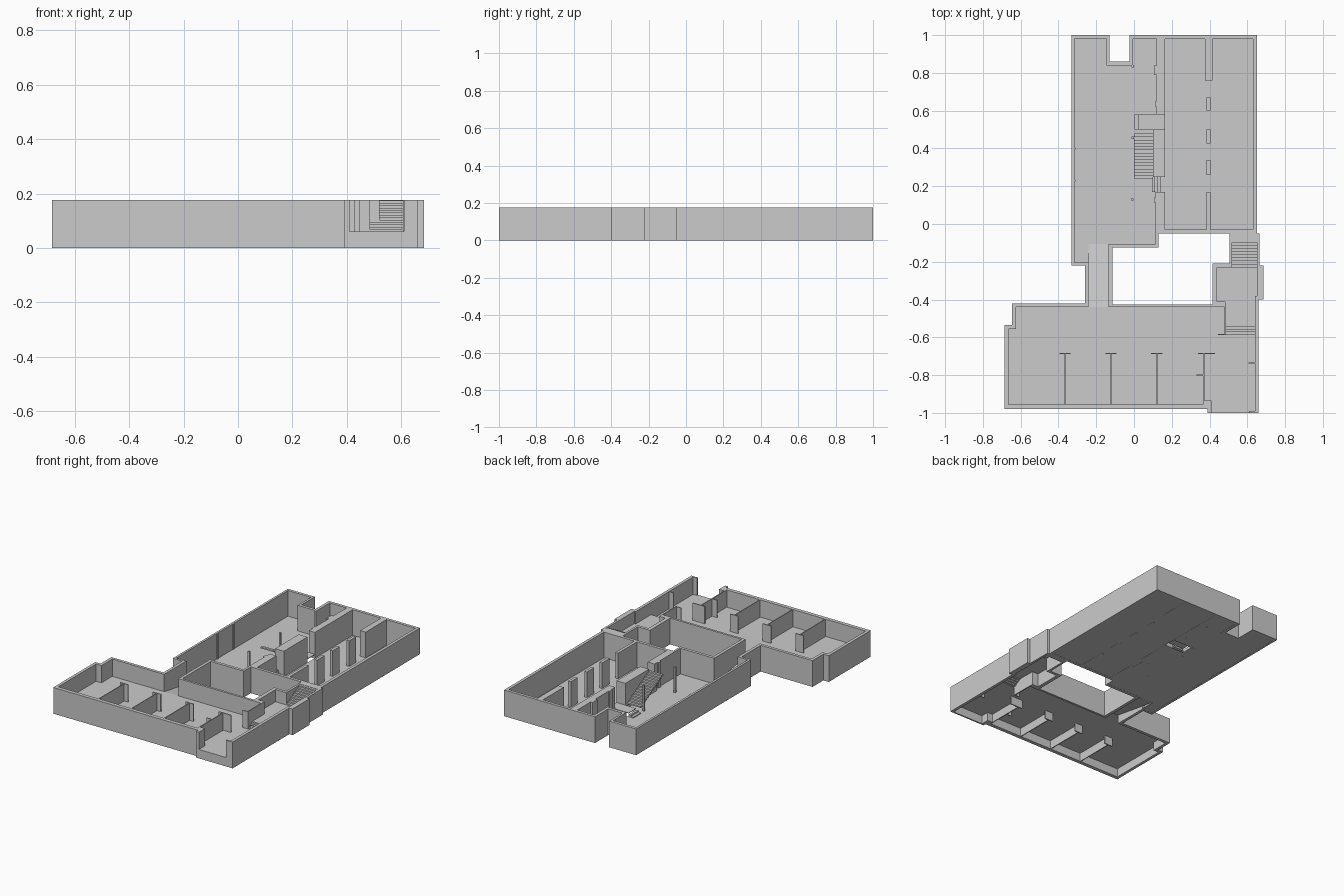
import bpy, bmesh

if "Cube" in bpy.data.objects:
    bpy.data.objects.remove(bpy.data.objects["Cube"])

H = 0.176       # wall top
SOUTH = 0.06    # raised south floor level
LAND = 0.094    # stair landing level


def link(name, mesh):
    ob = bpy.data.objects.new(name, mesh)
    bpy.context.collection.objects.link(ob)
    return ob


def plate(name, z0, z1, *loops):
    """Extrude a plan outline (first loop) with holes (other loops)."""
    cu = bpy.data.curves.new(name + "_plan", 'CURVE')
    cu.dimensions = '2D'
    cu.fill_mode = 'BOTH'
    cu.extrude = (z1 - z0) / 2
    for loop in loops:
        sp = cu.splines.new('POLY')
        sp.points.add(len(loop) - 1)
        for p, (x, y) in zip(sp.points, loop):
            p.co = (x, y, 0, 1)
        sp.use_cyclic_u = True
    tmp = bpy.data.objects.new(name + "_tmp", cu)
    bpy.context.collection.objects.link(tmp)
    dg = bpy.context.evaluated_depsgraph_get()
    me = bpy.data.meshes.new_from_object(tmp.evaluated_get(dg))
    bpy.data.objects.remove(tmp)
    bm = bmesh.new()
    bm.from_mesh(me)
    bmesh.ops.remove_doubles(bm, verts=bm.verts, dist=1e-5)
    bmesh.ops.translate(bm, verts=bm.verts, vec=(0, 0, (z0 + z1) / 2))
    bmesh.ops.recalc_face_normals(bm, faces=bm.faces)
    for f in bm.faces:
        f.smooth = False
    bm.to_mesh(me)
    bm.free()
    return link(name, me)


def boxes(name, items):
    """One object made of boxes (x0, x1, y0, y1, z0, z1)."""
    bm = bmesh.new()
    for x0, x1, y0, y1, z0, z1 in items:
        vs = bmesh.ops.create_cube(bm, size=1)["verts"]
        bmesh.ops.scale(bm, verts=vs, vec=(x1 - x0, y1 - y0, z1 - z0))
        bmesh.ops.translate(bm, verts=vs, vec=((x0 + x1) / 2, (y0 + y1) / 2, (z0 + z1) / 2))
    me = bpy.data.meshes.new(name)
    bm.to_mesh(me)
    bm.free()
    return link(name, me)


def stairs(name, x0, x1, ya, yb, za, zb, n):
    """Steps rising from (ya, za) to (yb, zb)."""
    r, d = (zb - za) / n, (yb - ya) / n
    items = []
    for i in range(n):
        a, b = ya + d * i, ya + d * (i + 1)
        items.append((x0, x1, min(a, b), max(a, b), za + r * i, za + r * (i + 1)))
    return boxes(name, items)


def rect(x0, x1, y0, y1):
    return [(x0, y0), (x1, y0), (x1, y1), (x0, y1)]


# Perimeter wall: outside face, then inside face back to the front opening
outside = [(.41, -1), (.39, -1), (.39, -.98), (-.685, -.98), (-.685, -.535),
           (-.645, -.535), (-.645, -.42), (-.26, -.42), (-.26, -.22), (-.33, -.22),
           (-.33, 1), (-.13, 1), (-.13, .86), (-.025, .86), (-.025, 1), (.65, 1),
           (.65, -.05), (.665, -.05), (.665, -.22), (.685, -.22), (.685, -.4),
           (.66, -.4), (.66, -1), (.61, -1)]
inside = [(.61, -.99), (.64, -.99), (.64, -.38), (.65, -.38), (.65, -.08), (.52, -.08),
          (.52, -.23), (.44, -.23), (.44, -.41), (.485, -.41), (.485, -.44),
          (-.135, -.44), (-.135, -.105), (.115, -.105), (.115, .17), (.165, .17),
          (.165, -.03), (.63, -.03), (.63, .98), (-.005, .98), (-.005, .84),
          (-.145, .84), (-.145, .98), (-.315, .98), (-.315, -.205), (-.24, -.205),
          (-.24, -.44), (-.625, -.44), (-.625, -.555), (-.665, -.555),
          (-.665, -.955), (.37, -.955), (.37, -.935), (.41, -.935)]
courtyard = [(-.115, -.125), (.13, -.125), (.13, -.05), (.505, -.05), (.505, -.21),
             (.415, -.21), (.415, -.425), (-.115, -.425)]
plate("perimeter_walls", 0, H, outside + inside, courtyard)
boxes("front_sill", [(.41, .61, -1, -.99, 0, SOUTH)])

# Floors
north = [(-.315, -.205), (-.24, -.205), (-.24, -.105), (.115, -.105), (.115, -.03),
         (.63, -.03), (.63, .98), (-.005, .98), (-.005, .84), (-.145, .84),
         (-.145, .98), (-.315, .98)]
plate("north_floor", .001, .004, north, rect(.02, .165, .5, .58))
south = [(-.665, -.955), (.41, -.955), (.41, -.99), (.64, -.99), (.64, -.585),
         (.485, -.585), (.485, -.44), (-.625, -.44), (-.625, -.555), (-.665, -.555)]
plate("south_floor", SOUTH - .003, SOUTH, south)

# Sloping corridor between the two floor levels
ramp = bpy.data.meshes.new("corridor_ramp")
ramp.from_pydata([(-.24, -.44, SOUTH), (-.135, -.44, SOUTH),
                  (-.135, -.105, .004), (-.24, -.105, .004)], [], [(0, 1, 2, 3)])
link("corridor_ramp", ramp)

# Spine wall with piers in the north-east rooms
spine = [(.375, .415, .76, .985, 0, H)]
for y0, y1 in ((.60, .67), (.425, .5), (.26, .34), (-.035, .17)):
    spine.append((.385, .405, y0, y1, 0, H))
boxes("spine_wall", spine)

# Wall between the west hall and the middle room, with door jambs
boxes("hall_wall", [(.12, .165, .58, .985, 0, H), (.1, .165, .25, .5, 0, H),
                    (.105, .125, .79, .84, 0, H), (.113, .125, .62, .65, 0, H),
                    (.105, .12, .115, .14, 0, H)])

# Slim posts and wall strips in the west hall
boxes("hall_posts", [(x - .006, x + .006, y - .006, y + .006, 0, H)
                     for x, y in ((-.007, .835), (-.007, .457), (-.009, .13))]
      + [(-.318, -.31, y - .006, y + .006, 0, H) for y in (.23, .4)])

# North stair: entry steps, landing, main flight, exit steps
boxes("stair_landing", [(-.015, .003, .5, .58, 0, .01), (.003, .02, .5, .58, 0, .02),
                        (.02, .165, .5, .58, .026, .03)])
stairs("north_stair", 0, .1, .48, .24, .03, .165, 14)
boxes("stair_side_steps", [(.095 + .015 * i, .11 + .015 * i, .17, .25, 0, .06 - .02 * i)
                           for i in range(3)])

# South stair: lower flight, landing, upper flight
stairs("lower_flight", .485, .64, -.585, -.53, SOUTH, LAND, 4)
plate("south_landing", LAND - .003, LAND,
      [(.485, -.53), (.64, -.53), (.64, -.38), (.65, -.38), (.65, -.23),
       (.44, -.23), (.44, -.41), (.485, -.41)])
stairs("upper_flight", .52, .65, -.23, -.08, LAND, H - .002, 9)
boxes("stair_screen", [(.479, .486, -.588, -.435, 0, H), (.445, .486, -.588, -.582, 0, H)])

# T-shaped stall partitions along the south front
stalls = []
for x in (-.365, -.122, .121, .369):
    left, right = (.03, .06) if x > .3 else (.03, .03)
    stalls.append((x - .003, x + .003, -.957, -.687, 0, H))
    stalls.append((x - left, x + right, -.689, -.682, 0, H))
stalls.append((.33, .37, -.804, -.798, 0, H))
stalls.append((.607, .642, -.738, -.732, 0, H))
boxes("stall_partitions", stalls)
